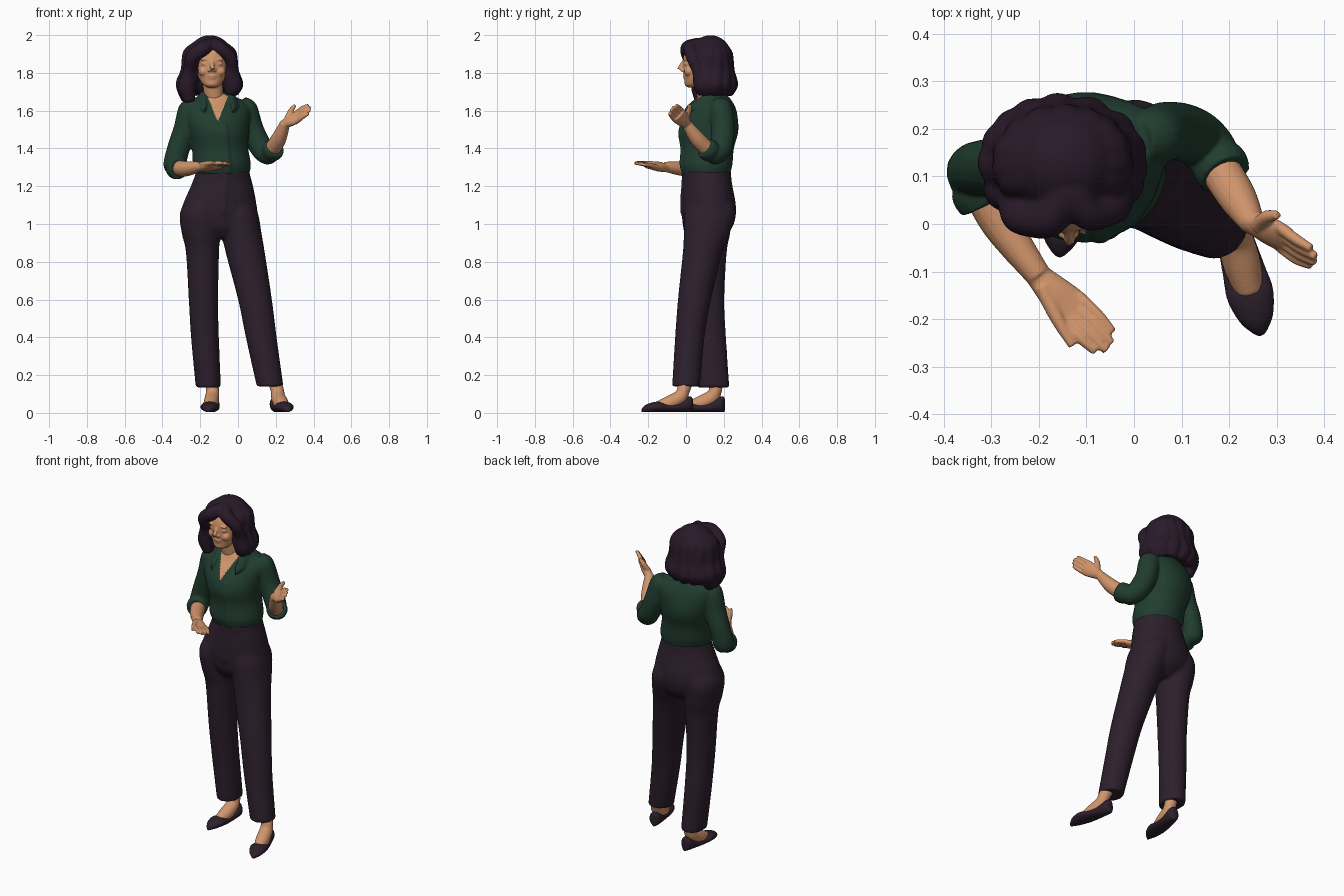
import bpy, bmesh, math
from mathutils import Vector as V, Matrix

UP = V((0, 0, 1))

def material(name, rgb):
    m = bpy.data.materials.new(name)
    m.diffuse_color = (*rgb, 1)
    return m

SKIN = material("skin", (0.64, 0.30, 0.15))
HAIR = material("dark plum hair", (0.022, 0.010, 0.022))
SHIRT = material("dark green cloth", (0.015, 0.046, 0.029))
TROUSER = material("plum trouser cloth", (0.026, 0.014, 0.025))
SHOE = material("plum shoe", (0.025, 0.014, 0.025))

def loft(bm, rings, n=24, steps=5):
    """Closed skin through (centre, axis a, axis b) rings, splined between them."""
    def cr(p, q, r, s, t):
        return 0.5 * (2*q + (r-p)*t + (2*p-5*q+4*r-s)*t*t + (3*q-p-3*r+s)*t**3)
    fine = []
    for i in range(len(rings) - 1):
        k = [rings[max(i-1, 0)], rings[i], rings[i+1], rings[min(i+2, len(rings)-1)]]
        for j in range(steps):
            fine.append([cr(*[q[m] for q in k], j/steps) for m in range(3)])
    fine.append(rings[-1])
    loops = [[bm.verts.new(c + a*math.cos(2*math.pi*j/n) + b*math.sin(2*math.pi*j/n))
              for j in range(n)] for c, a, b in fine]
    for p, q in zip(loops, loops[1:]):
        for j in range(n):
            bm.faces.new((p[j], p[(j+1) % n], q[(j+1) % n], q[j]))
    bm.faces.new(loops[0][::-1])
    bm.faces.new(loops[-1])

def flat(x, y, z, rx, ry, deg=0):
    """Horizontal ring."""
    c, s = math.cos(math.radians(deg)), math.sin(math.radians(deg))
    return V((x, y, z)), V((c, s, 0))*rx, V((-s, c, 0))*ry

def tube(bm, pts, n=16):
    """Round limb through (x, y, z, radius) points."""
    P = [V(p[:3]) for p in pts]
    rings, a = [], V((0.6, 0.5, 0.62))
    for i, p in enumerate(P):
        t = (P[min(i+1, len(P)-1)] - P[max(i-1, 0)]).normalized()
        a = (a - t*a.dot(t)).normalized()
        rings.append((p, a*pts[i][3], t.cross(a)*pts[i][3]))
    loft(bm, rings, n)

def ball(bm, c, r):
    bmesh.ops.create_uvsphere(bm, u_segments=24, v_segments=16, radius=1,
                              matrix=Matrix.Translation(c) @ Matrix.Diagonal((*r, 1)))

def fuse(name, bm, mats, voxel, rounds=3, rule=None):
    """Fuse overlapping solids into one smooth surface."""
    bmesh.ops.recalc_face_normals(bm, faces=bm.faces)
    me = bpy.data.meshes.new(name)
    bm.to_mesh(me)
    bm.free()
    ob = bpy.data.objects.new(name, me)
    bpy.context.collection.objects.link(ob)
    r = ob.modifiers.new("fuse", 'REMESH')
    r.mode, r.voxel_size, r.use_smooth_shade = 'VOXEL', voxel, True
    s = ob.modifiers.new("soften", 'SMOOTH')
    s.factor, s.iterations = 0.5, rounds
    dg = bpy.context.evaluated_depsgraph_get()
    ob.data = bpy.data.meshes.new_from_object(ob.evaluated_get(dg))
    ob.modifiers.clear()
    ob.data.materials.clear()
    for m in mats:
        ob.data.materials.append(m)
    for p in ob.data.polygons:
        p.use_smooth = True
        p.material_index = 1 if rule and rule(p.center, p.normal) else 0
    return ob

# trousers: pelvis, waistband, fly and two legs
bm = bmesh.new()
pelvis = [flat(*r, 8) for r in [
    (-.08, .11, 1.285, .138, .125), (-.085, .113, 1.2, .166, .133), (-.095, .118, 1.12, .192, .143),
    (-.1, .12, 1.05, .204, .143), (-.092, .118, .98, .17, .125), (-.085, .11, .925, .08, .075)]]
loft(bm, pelvis)
loft(bm, [flat(-.08, .11, z, .144, .13, 8) for z in (1.245, 1.26, 1.28)])
loft(bm, [(c - b, a.normalized()*.016, b.normalized()*.007) for c, a, b in pelvis[:4]])
loft(bm, [flat(*r) for r in [
    (-.175, .105, 1.16, .08, .1), (-.202, .11, 1.06, .105, .132), (-.196, .112, .95, .102, .122),
    (-.188, .113, .85, .088, .103),
    (-.183, .115, .6, .078, .088), (-.175, .128, .4, .074, .084), (-.157, .145, .135, .067, .085)]])
loft(bm, [flat(*r) for r in [
    (-.02, .13, 1.16, .08, .1), (.002, .128, 1.06, .103, .135), (.02, .11, .95, .105, .122),
    (.038, .088, .85, .104, .105),
    (.09, .045, .6, .09, .088), (.123, .02, .4, .082, .078), (.17, 0, .14, .071, .074)]])
fuse("trousers", bm, [TROUSER], .009, 7)

# shirt: torso, placket, sleeves with rolled cuffs, collar
bm = bmesh.new()
torso = [flat(*r, 14) for r in [
    (-.08, .108, 1.265, .14, .125), (-.085, .107, 1.315, .154, .138), (-.095, .113, 1.4, .15, .14),
    (-.105, .118, 1.48, .162, .157), (-.11, .125, 1.54, .174, .15), (-.11, .138, 1.6, .185, .125),
    (-.115, .145, 1.64, .17, .1), (-.115, .145, 1.675, .1, .078), (-.115, .14, 1.695, .06, .055)]]
loft(bm, torso, 32)
loft(bm, [(c - b, a.normalized()*.016, b.normalized()*.006) for c, a, b in torso[:5]])
tube(bm, [(-.22, .11, 1.635, .045), (-.253, .112, 1.605, .062), (-.28, .115, 1.5, .062),
          (-.315, .118, 1.4, .06), (-.335, .108, 1.31, .06), (-.312, .05, 1.295, .052)])
tube(bm, [(-.333, .085, 1.3, .057), (-.325, .068, 1.297, .061), (-.312, .045, 1.294, .058)])
tube(bm, [(.01, .178, 1.64, .045), (.04, .184, 1.61, .062), (.075, .196, 1.5, .062),
          (.125, .185, 1.4, .06), (.158, .155, 1.372, .058), (.187, .11, 1.398, .05)])
tube(bm, [(.172, .137, 1.378, .055), (.182, .121, 1.39, .06), (.193, .103, 1.405, .056)])
for path in ([(-.115, .2, 1.69), (-.19, .15, 1.685), (-.195, .07, 1.655), (-.17, .005, 1.61)],
             [(-.115, .2, 1.69), (-.04, .165, 1.685), (-.02, .09, 1.655), (-.03, .015, 1.61)]):
    rings = []
    for p, h in zip(path, (.037, .04, .042, .026)):
        out = V((p[0] + .115, p[1] - .13, 0)).normalized()
        rings.append((V(p), (UP*.8 - out*.6)*h, (out*.8 + UP*.6)*.012))
    loft(bm, rings)
fuse("shirt", bm, [SHIRT, SKIN], .0055, 3,
     lambda c, n: c.z > 1.545 and c.y < .09 and n.y < 0 and abs(c.x + .107) < (c.z - 1.545)*.42)

# head and neck with facial relief
bm = bmesh.new()
loft(bm, [flat(-.138, *r) for r in [
    (.035, 1.722, .018, .02), (.04, 1.735, .043, .045), (.062, 1.765, .066, .07),
    (.08, 1.8, .08, .094), (.09, 1.84, .088, .107), (.095, 1.88, .088, .11),
    (.1, 1.92, .08, .098), (.1, 1.955, .05, .06)]], 32)
tube(bm, [(-.12, .135, 1.6, .058), (-.128, .11, 1.68, .052), (-.138, .095, 1.77, .054)])
tube(bm, [(-.137, -.012, 1.86, .009), (-.136, -.028, 1.835, .011), (-.136, -.034, 1.818, .013)])
for s in (-1, 1):
    ball(bm, (-.138 + s*.013, -.02, 1.814), (.01, .011, .008))       # nostrils
    ball(bm, (-.138 + s*.036, .0, 1.848), (.02, .011, .011))         # eyelids
    ball(bm, (-.138 + s*.034, -.001, 1.872), (.028, .013, .009))     # brows
    ball(bm, (-.138 + s*.042, .015, 1.808), (.03, .025, .026))       # cheeks
    ball(bm, (-.138 + s*.088, .09, 1.835), (.012, .02, .032))        # ears
ball(bm, (-.137, -.002, 1.784), (.028, .015, .006))
ball(bm, (-.137, .0, 1.773), (.023, .014, .007))
ball(bm, (-.138, .012, 1.742), (.022, .02, .016))
fuse("head", bm, [SKIN], .0045, 4)

# hair: cap, core and a fan of wavy locks
bm = bmesh.new()
ball(bm, (-.148, .13, 1.868), (.126, .118, .132))
ball(bm, (-.15, .16, 1.77), (.125, .085, .09))
for i in range(11):
    f = math.radians(-120 + 24*i)
    end = 1.65 if i < 3 else 1.685
    pts = []
    for k, (z, q, r) in enumerate([(1.945, .4, .035), (1.9, .8, .042), (1.81, .88, .044),
                                   (1.735, 1.04, .048), (end, .95, .028)]):
        g = f + .1*math.sin(2.2*k + i)
        pts.append((-.15 + .128*q*math.sin(g), .13 + .096*q*math.cos(g), z, r))
    tube(bm, pts)
tube(bm, [(-.135, .075, 1.955, .035), (-.18, .012, 1.93, .042), (-.24, .015, 1.885, .037),
          (-.256, .055, 1.81, .036), (-.27, .075, 1.72, .048), (-.255, .075, 1.645, .028)])
tube(bm, [(-.135, .075, 1.955, .035), (-.095, .022, 1.93, .037), (-.042, .035, 1.88, .034),
          (-.03, .065, 1.81, .034), (-.022, .085, 1.73, .044), (-.04, .09, 1.685, .026)])
fuse("hair", bm, [HAIR], .0075, 7)

# forearms and open hands
def arm(name, fore, d, side, length, thumb):
    bm = bmesh.new()
    tube(bm, fore)
    w, d, side = V(fore[-1][:3]), V(d).normalized(), V(side)
    side = (side - d*side.dot(d)).normalized()
    nrm = d.cross(side)
    nrm = nrm if nrm.z > 0 else -nrm
    k = length / .195
    loft(bm, [(w + d*t*k - nrm*.004, side*a, nrm*b) for t, a, b in [
        (-.01, .025, .024), (.04, .036, .024), (.08, .043, .018), (.115, .04, .013)]])
    for o, l in ((-.031, .178), (-.0105, .192), (.0105, .195), (.031, .182)):
        tube(bm, [(*(w + d*t*l*k + side*o*s + nrm*h), r) for t, s, h, r in [
            (.45, 1, -.002, .0125), (.75, 1, .006, .012), (1, .9, .006, .009)]], 10)
    al, pe = thumb
    tube(bm, [(*(w + d*x + side*y + nrm*.006), r) for x, y, r in [
        (.02, .012, .018), (al*.6, pe*.68, .015), (al, pe, .009)]], 10)
    fuse(name, bm, [SKIN], .004, 3)

arm("right_forearm_and_hand", [(-.335, .1, 1.3, .042), (-.28, 0, 1.292, .041), (-.2, -.11, 1.303, .027)],
    (.70, -.71, .05), (-.69, -.68, .15), .212, (.155, .054))
arm("left_forearm_and_hand", [(.165, .14, 1.37, .042), (.215, .06, 1.45, .041), (.25, 0, 1.535, .026)],
    (.79, -.41, .43), (-.1, .68, .68), .172, (.075, .08))

# ballet flats with bare feet
def foot(side_name, heel, toe, ankle):
    heel, toe = V((*heel, 0)), V((*toe, 0))
    d = toe - heel
    s = d.cross(UP).normalized()
    bm = bmesh.new()
    loft(bm, [(heel + d*t + UP*(h/2 + .004), s*w, UP*h/2) for t, w, h in [
        (0, .014, .075), (.07, .034, .084), (.28, .04, .052), (.5, .046, .045),
        (.68, .05, .056), (.86, .037, .046), (.96, .018, .03), (1, .006, .016)]])
    fuse(side_name + "_shoe", bm, [SHOE], .005, 2)
    bm = bmesh.new()
    tube(bm, [(*ankle, .165, .036)] + [(*(heel + d*t + UP*z), r) for t, z, r in [
        (.18, .12, .035), (.24, .085, .038), (.45, .052, .04), (.66, .034, .03)]])
    fuse(side_name + "_foot", bm, [SKIN], .006, 2)

foot("left", (.195, .035), (.268, -.235), (.193, .0))
foot("right", (-.13, .205), (-.158, -.07), (-.14, .16))
